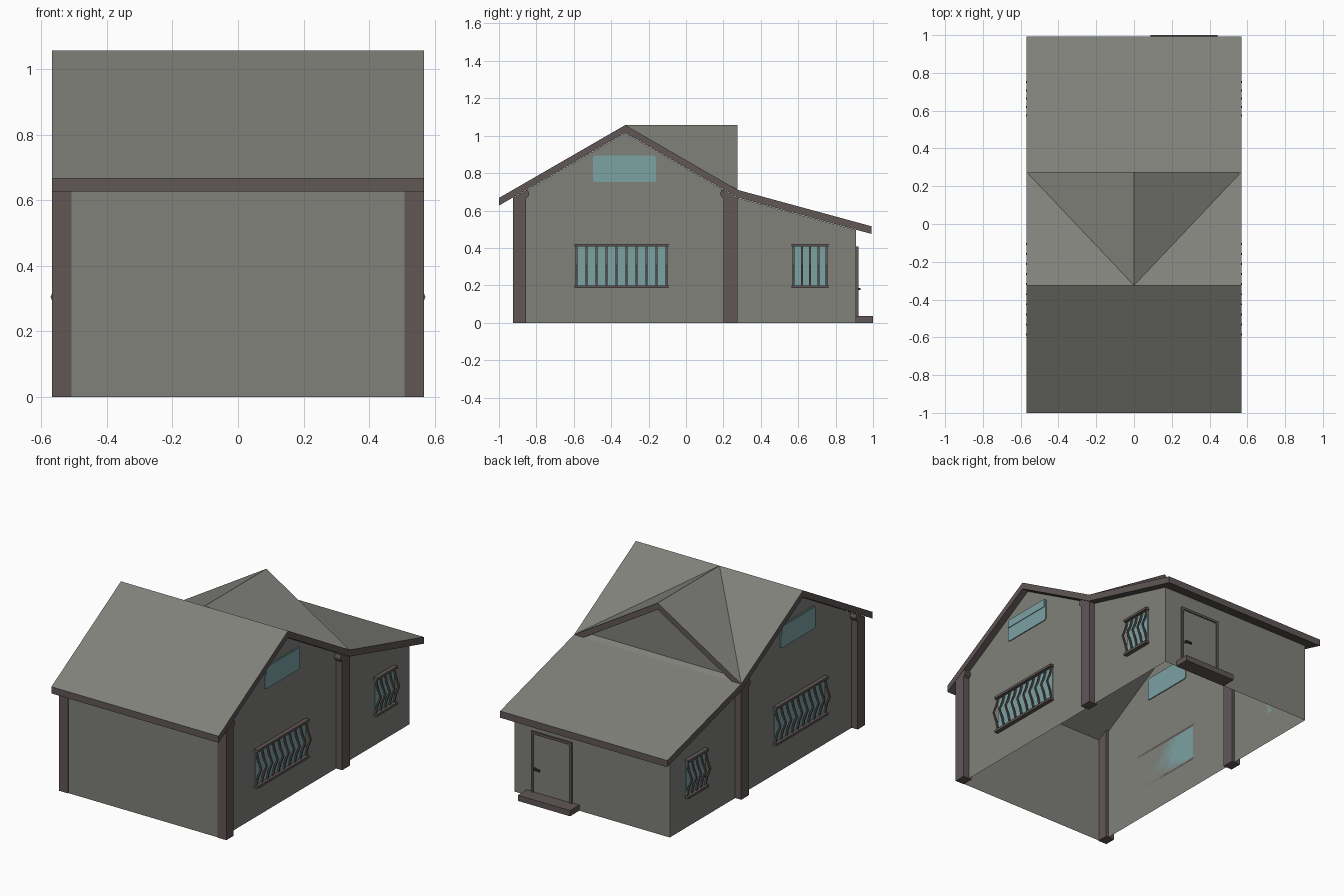
import bpy, bmesh, math

if "Cube" in bpy.data.objects:
    bpy.data.objects.remove(bpy.data.objects["Cube"])


def material(name, rgb):
    m = bpy.data.materials.new(name)
    m.diffuse_color = (*rgb, 1)
    m.use_nodes = True
    m.node_tree.nodes["Principled BSDF"].inputs["Base Color"].default_value = m.diffuse_color
    return m


GREY = material("grey plaster", (0.215, 0.22, 0.195))
BROWN = material("brown timber", (0.118, 0.095, 0.094))
BLUE = material("blue glass", (0.20, 0.36, 0.365))
DARK = material("dark metal", (0.04, 0.038, 0.038))


def finish(name, bm, mats):
    bmesh.ops.recalc_face_normals(bm, faces=bm.faces[:])
    me = bpy.data.meshes.new(name)
    # with two materials, the second goes on the upward faces
    if len(mats) > 1:
        bm.normal_update()
        for f in bm.faces:
            f.material_index = 1 if f.normal.z > 0.3 else 0
    bm.to_mesh(me)
    bm.free()
    for m in mats:
        me.materials.append(m)
    ob = bpy.data.objects.new(name, me)
    bpy.context.collection.objects.link(ob)
    return ob


def prism(name, pts, axis, a, b, *mats, open_bottom=False):
    """Extrude a profile along x (pts = y,z) or y (pts = x,z)."""
    bm = bmesh.new()
    place = (lambda t, p: (t, *p)) if axis == "x" else (lambda t, p: (p[0], t, p[1]))
    r0 = [bm.verts.new(place(a, p)) for p in pts]
    r1 = [bm.verts.new(place(b, p)) for p in pts]
    bm.faces.new(r0)
    bm.faces.new(r1[::-1])
    n = len(pts)
    for i in range(n):
        j = (i + 1) % n
        bm.faces.new((r0[i], r1[i], r1[j], r0[j]))
    if open_bottom:
        bmesh.ops.recalc_face_normals(bm, faces=bm.faces[:])
        low = [f for f in bm.faces if all(v.co.z < 1e-4 for v in f.verts)]
        bmesh.ops.delete(bm, geom=low, context="FACES_ONLY")
    return finish(name, bm, mats)


def box(name, x, y, z, *mats):
    pts = [(y[0], z[0]), (y[1], z[0]), (y[1], z[1]), (y[0], z[1])]
    return prism(name, pts, "x", x[0], x[1], *mats)


HALF, WALL = 0.568, 0.527
RIDGE_Y, RIDGE_Z, VALLEY_Y = -0.325, 1.057, 0.275
THICK = 0.041


def roof_top(y):
    if y <= VALLEY_Y:
        return RIDGE_Z - 0.577 * abs(y - RIDGE_Y)
    return RIDGE_Z - 0.577 * (VALLEY_Y - RIDGE_Y) - 0.272 * (y - VALLEY_Y)


def under(y):
    return roof_top(y) - THICK - 0.002


# Walls: hollow shell open at the bottom
ys = (-0.921, RIDGE_Y, VALLEY_Y, 0.91)
prism("walls", [(ys[0], 0)] + [(y, under(y)) for y in ys] + [(ys[-1], 0)],
      "x", -WALL, WALL, GREY, open_bottom=True)

# Main roof with lean-to: grey top, brown edges
ys = (-1.0, RIDGE_Y, VALLEY_Y, 0.993)
prism("roof", [(y, roof_top(y)) for y in ys] + [(y, roof_top(y) - THICK) for y in ys[::-1]],
      "x", -HALF, HALF, BROWN, GREY)

# Cross gable roof, tapering to the main ridge
zv = roof_top(VALLEY_Y)
bm = bmesh.new()
A = bm.verts.new((0, RIDGE_Y, RIDGE_Z))
ring = [bm.verts.new((x, VALLEY_Y, z)) for x, z in
        ((-HALF, zv), (0, RIDGE_Z), (HALF, zv), (HALF - 0.065, zv), (0, RIDGE_Z - THICK), (0.065 - HALF, zv))]
bm.faces.new((ring[0], ring[1], ring[4], ring[5]))
bm.faces.new((ring[1], ring[2], ring[3], ring[4]))
for i in range(6):
    bm.faces.new((A, ring[i], ring[(i + 1) % 6]))
finish("cross_gable_roof", bm, (BROWN, GREY))
prism("cross_gable_wall", [(-0.53, zv - 0.01), (0.53, zv - 0.01), (0, RIDGE_Z - 0.025)],
      "y", 0.235, 0.245, GREY)


def rounded(y0, y1, z0, z1, r):
    pts = []
    for cy, cz, a0 in ((y1 - r, z1 - r, 0), (y0 + r, z1 - r, 90), (y0 + r, z0 + r, 180), (y1 - r, z0 + r, 270)):
        for k in range(4):
            a = math.radians(a0 + 30 * k)
            pts.append((cy + r * math.cos(a), cz + r * math.sin(a)))
    return pts


def barred_window(name, s, y0, y1, bars):
    z0, z1 = 0.195, 0.412
    box(name + "_glass", (s * WALL, s * (WALL + 0.005)), (y0, y1), (z0, z1), BLUE)
    for part, z in (("sill", z0 - 0.01), ("lintel", z1 - 0.005)):
        box(f"{name}_{part}", (s * WALL, s * 0.552), (y0 - 0.006, y1 + 0.006), (z, z + 0.015), BROWN)
    # bulging bars
    path = [(0.538, z0), (0.551, 0.25), (0.572, 0.305), (0.551, 0.36), (0.538, z1)]
    prof = [(s * x, z) for x, z in path] + [(s * (x - 0.01), z) for x, z in path[::-1]]
    for i in range(bars):
        y = y0 + 0.005 + (y1 - y0 - 0.01) * i / (bars - 1)
        prism(f"{name}_bar_{i}", prof, "y", y - 0.005, y + 0.005, BROWN)


for s, side in ((1, "right"), (-1, "left")):
    # Corner pillars with sloped tops
    for nm, y0, y1 in (("front", -0.925, -0.855), ("middle", 0.2, 0.275)):
        prism(f"{side}_{nm}_pillar", [(y0, 0), (y1, 0), (y1, under(y1)), (y0, under(y0))],
              "x", s * 0.508, s * HALF, BROWN)
    # Small brackets beside the pillar heads
    for nm, y, d in (("front", -0.855, 1), ("middle", 0.2, -1)):
        prism(f"{side}_{nm}_bracket",
              [(y, 0.665), (y + d * 0.013, 0.675), (y + d * 0.017, 0.69), (y + d * 0.01, under(y)), (y, under(y))],
              "x", s * WALL, s * HALF, BROWN)
    # Gable window, through the wall, with a raised upper pane
    prism(f"{side}_gable_window", rounded(-0.497, -0.16, 0.752, 0.893, 0.012),
          "x", s * (WALL - 0.006), s * (WALL + 0.006), BLUE)
    box(f"{side}_gable_upper_pane", (s * WALL, s * (WALL + 0.010)), (-0.49, -0.167), (0.84, 0.887), BLUE)
    barred_window(f"{side}_large_window", s, -0.59, -0.1, 10)
    barred_window(f"{side}_small_window", s, 0.57, 0.757, 5)

# Back door: frame, leaf, handle and step
X0, X1, ZT = 0.135, 0.41, 0.407
for nm, x, z in (("left", (X0, X0 + 0.015), (0.035, ZT)), ("right", (X1 - 0.015, X1), (0.035, ZT)),
                 ("top", (X0, X1), (ZT - 0.015, ZT))):
    box(f"door_frame_{nm}", x, (0.905, 0.921), z, BROWN)
box("door_leaf", (X0 + 0.015, X1 - 0.015), (0.905, 0.914), (0.035, ZT - 0.015), GREY)
box("door_handle_stem", (0.377, 0.387), (0.91, 0.93), (0.175, 0.187), DARK)
box("door_handle", (0.345, 0.387), (0.924, 0.932), (0.175, 0.187), DARK)
box("door_step", (0.088, 0.443), (0.908, 1.0), (0, 0.035), BROWN)
